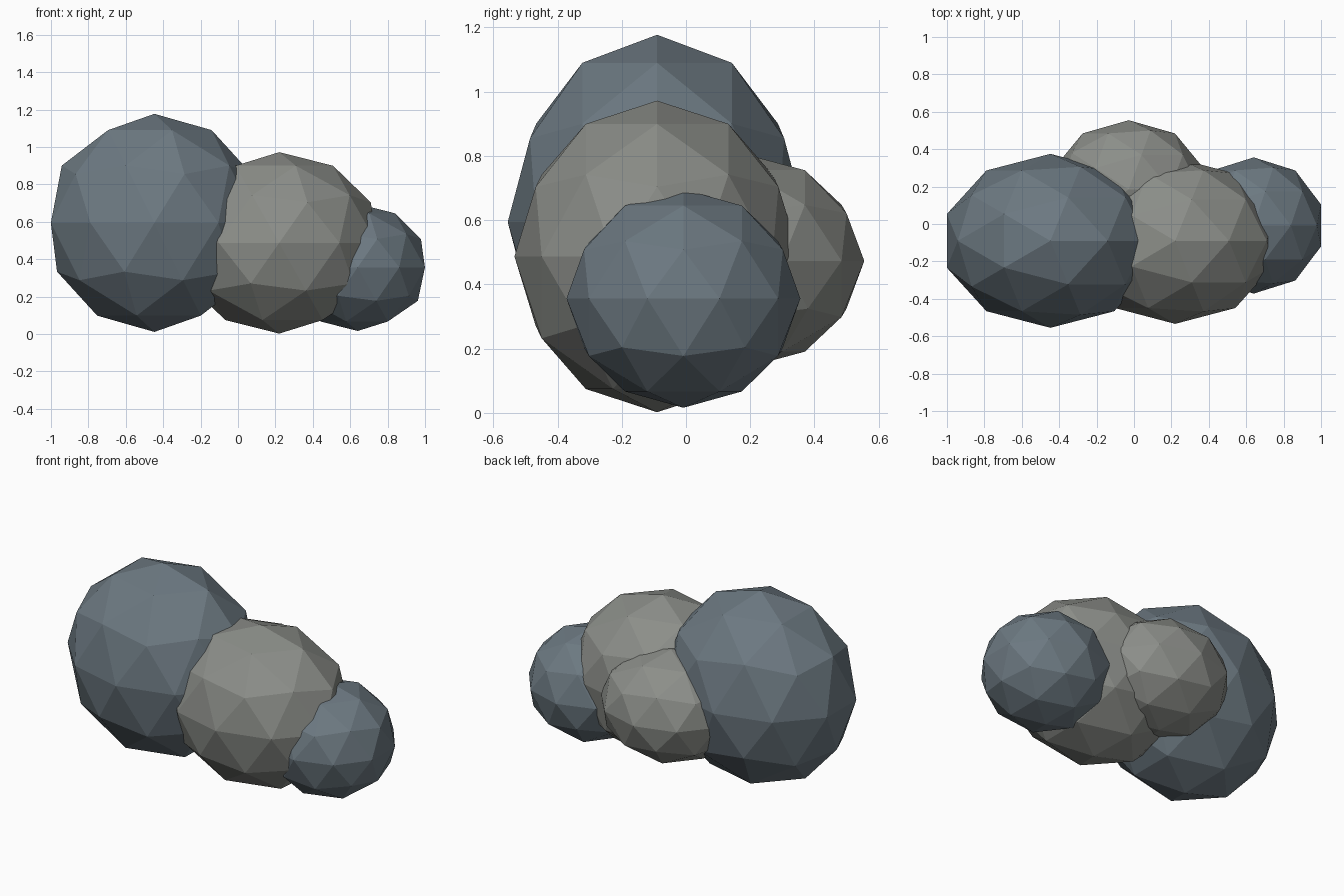
import bpy

if "Cube" in bpy.data.objects:
    bpy.data.objects.remove(bpy.data.objects["Cube"])


def material(name, rgb):
    m = bpy.data.materials.new(name)
    m.diffuse_color = (*rgb, 1)
    m.use_nodes = True
    m.node_tree.nodes["Principled BSDF"].inputs["Base Color"].default_value = m.diffuse_color
    return m


slate = material("slate", (0.15, 0.19, 0.22))
stone = material("stone", (0.26, 0.27, 0.25))


# Each rock is a flat-shaded, stretched low-poly ball
def rock(name, centre, radii, mat):
    bpy.ops.mesh.primitive_ico_sphere_add(subdivisions=2, radius=1, location=centre)
    ob = bpy.context.object
    ob.name = name
    ob.scale = radii
    bpy.ops.object.transform_apply(location=False, rotation=False, scale=True)
    ob.data.materials.append(mat)


rock("large_rock", (-0.447, -0.09, 0.594), (0.582, 0.465, 0.583), slate)
rock("middle_rock", (0.22, -0.09, 0.487), (0.548, 0.444, 0.485), stone)
rock("small_rock", (0.64, -0.008, 0.356), (0.378, 0.364, 0.34), slate)
rock("back_rock", (-0.028, 0.185, 0.473), (0.42, 0.37, 0.332), stone)
